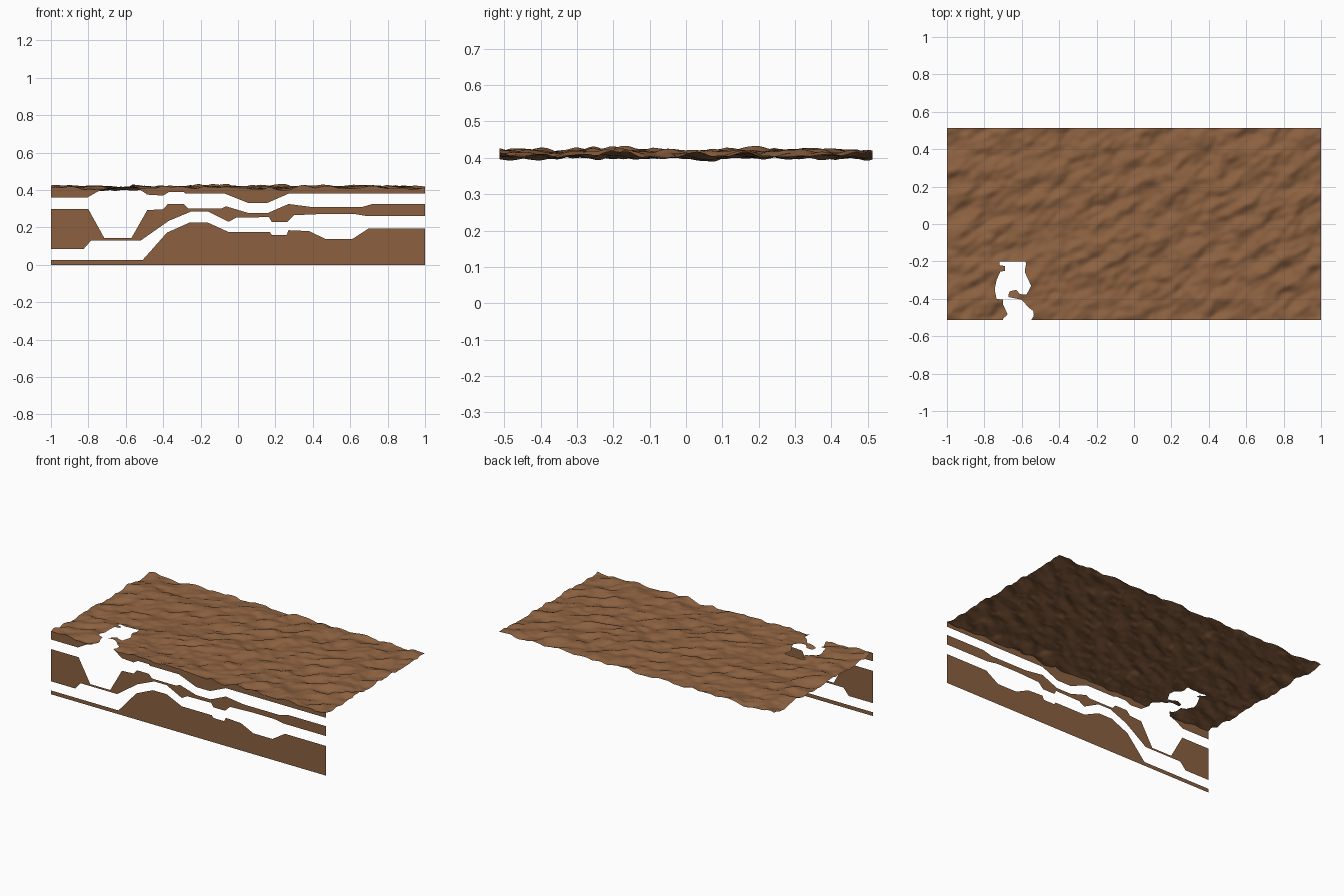
import bpy, bmesh, math
from mathutils import Vector, noise
from mathutils.geometry import intersect_point_line

if "Cube" in bpy.data.objects:
    bpy.data.objects.remove(bpy.data.objects["Cube"])

FRONT, BACK = -0.513, 0.513
earth = bpy.data.materials.new("brown earth")
earth.diffuse_color = (0.262, 0.119, 0.051, 1)
earth.use_nodes = True
earth.node_tree.nodes["Principled BSDF"].inputs["Base Color"].default_value = earth.diffuse_color


def finish(bm, name):
    mesh = bpy.data.meshes.new(name)
    bm.to_mesh(mesh)
    bm.free()
    mesh.materials.append(earth)
    obj = bpy.data.objects.new(name, mesh)
    bpy.context.collection.objects.link(obj)
    return obj


def height(x, y):
    # ripples stretched along a diagonal
    u, v = x * 0.85 + y * 0.5, -x * 0.5 + y * 0.85
    n = noise.noise(Vector((u * 7, v * 14, 2.3)))
    n += 0.4 * noise.noise(Vector((u * 18, v * 26, 7.1)))
    return 0.411 + 0.017 * max(-1.2, min(1.3, n * 1.3))


def wall(name, pts):
    bm = bmesh.new()
    f = bm.faces.new([bm.verts.new((x, FRONT, z)) for x, z in pts])
    bm.normal_update()
    if f.normal.y > 0:
        f.normal_flip()
    bmesh.ops.triangulate(bm, faces=bm.faces[:])
    return finish(bm, name)


def upper_edge(x0, x1):
    n = max(2, round(abs(x1 - x0) / 0.0125))
    return [(x0 + (x1 - x0) * i / n, height(x0 + (x1 - x0) * i / n, FRONT))
            for i in range(n + 1)]


# cave roof opening seen from above
HOLE = [(-.70, -.6), (-.70, -.505), (-.675, -.485), (-.70, -.43), (-.70, -.405),
        (-.735, -.40), (-.745, -.35), (-.735, -.30), (-.715, -.255), (-.69, -.25),
        (-.69, -.225), (-.72, -.22), (-.72, -.2), (-.575, -.2), (-.585, -.255),
        (-.55, -.33), (-.575, -.378), (-.61, -.375), (-.63, -.352), (-.665, -.36),
        (-.675, -.39), (-.60, -.405), (-.565, -.445), (-.538, -.465), (-.535, -.49),
        (-.55, -.515), (-.55, -.6)]
EDGES = list(zip(HOLE, HOLE[1:] + HOLE[:1]))


def inside(x, y):
    hit = False
    for (ax, ay), (bx, by) in EDGES:
        if (ay > y) != (by > y) and x < ax + (y - ay) / (by - ay) * (bx - ax):
            hit = not hit
    return hit


def nearest(x, y):
    p, best = Vector((x, y, 0)), None
    for a, b in EDGES:
        a, b = Vector((*a, 0)), Vector((*b, 0))
        t = max(0, min(1, intersect_point_line(p, a, b)[1]))
        q = a.lerp(b, t)
        if best is None or (q - p).length < (best - p).length:
            best = q
    return best, (best - p).length


# rippled ground sheet
NX, NY = 200, 102
bm = bmesh.new()
grid = [[bm.verts.new((-1 + 2 * i / NX, FRONT + (BACK - FRONT) * j / NY, 0))
         for i in range(NX + 1)] for j in range(NY + 1)]
for j in range(NY):
    for i in range(NX):
        bm.faces.new((grid[j][i], grid[j][i + 1], grid[j + 1][i + 1], grid[j + 1][i]))
gone = [f for f in bm.faces if inside(*f.calc_center_median().xy)]
bmesh.ops.delete(bm, geom=gone, context='FACES')
for v in bm.verts:
    if v.is_boundary and -0.8 < v.co.x < -0.5 and v.co.y < -0.15:
        q, d = nearest(*v.co.xy)
        if d < 0.009:
            v.co.x = q.x
            if v.co.y > FRONT + 0.001:
                v.co.y = max(FRONT, q.y)
    v.co.z = height(v.co.x, v.co.y)
for f in bm.faces:
    f.smooth = True
finish(bm, "ground_surface")

# lowest layer of the cutaway wall
wall("bottom_layer", [
    (-1, 0), (1, 0), (1, .195), (.70, .195), (.61, .137), (.47, .137), (.38, .18),
    (.27, .185), (.26, .16), (.18, .16), (.17, .175), (-.05, .175), (-.16, .225),
    (-.26, .225), (-.38, .172), (-.51, .025), (-1, .025)])

# layer between the two tunnels
wall("middle_layer", [
    (-1, .085), (-.825, .085), (-.785, .13), (-.52, .13), (-.37, .235), (-.25, .285),
    (-.16, .285), (-.05, .23), (-.01, .252), (.165, .255), (.18, .23), (.265, .23),
    (.30, .265), (.46, .272), (.62, .272), (.69, .26), (1, .26), (1, .325),
    (.72, .325), (.66, .308), (.40, .308), (.27, .325), (.16, .277), (.055, .277),
    (-.065, .313), (-.09, .30), (-.265, .30), (-.29, .325), (-.375, .325),
    (-.40, .297), (-.485, .292), (-.57, .143), (-.715, .143), (-.80, .297), (-1, .297)])

# roof layers on both sides of the opening
wall("roof_layer_left", [(-1, .36), (-.805, .36), (-.745, .394)] + upper_edge(-.71, -1))
wall("roof_layer_right", [
    (-.485, .375), (-.40, .37), (-.37, .388), (-.29, .388), (-.28, .38), (-.07, .38),
    (.055, .33), (.155, .33), (.27, .38), (1, .38)] + upper_edge(1, -.545))
